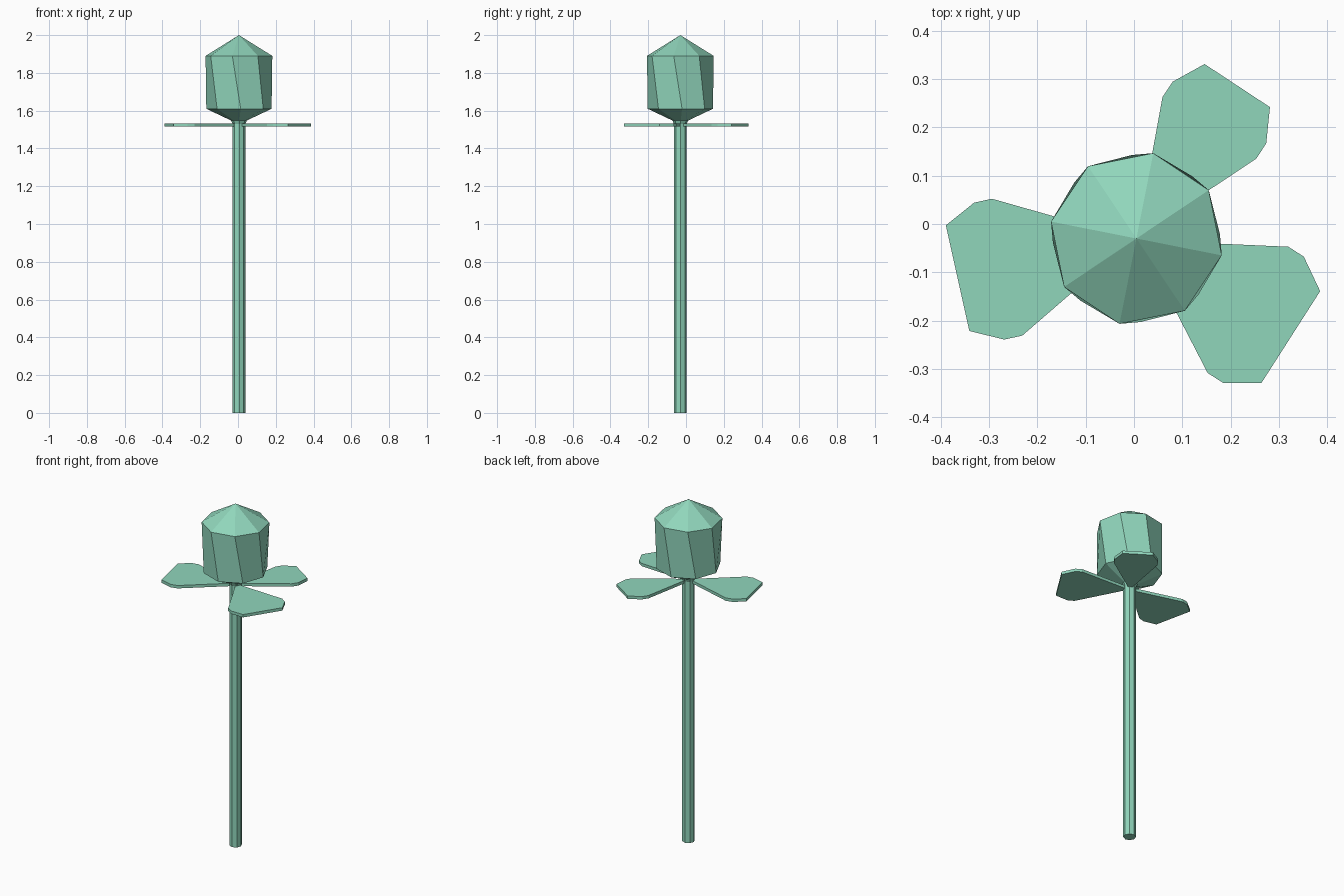
import bpy, bmesh
from math import sin, cos, radians
from mathutils import Matrix

cube = bpy.data.objects.get("Cube")
if cube:
    bpy.data.objects.remove(cube)

SIDES = 8
AXIS = (0.005, -0.03, 0)  # the stem stands slightly off centre

green = bpy.data.materials.new("soft_mint_green")
green.use_nodes = True
colour = (0.28, 0.67, 0.50, 1)
green.diffuse_color = colour
green.node_tree.nodes["Principled BSDF"].inputs["Base Color"].default_value = colour


def add_object(name, bm):
    bmesh.ops.recalc_face_normals(bm, faces=bm.faces)
    mesh = bpy.data.meshes.new(name)
    bm.to_mesh(mesh)
    bm.free()
    mesh.materials.append(green)
    obj = bpy.data.objects.new(name, mesh)
    obj.location = AXIS
    bpy.context.collection.objects.link(obj)
    return obj


def loft(name, rings, tip=None):
    """Skin (radius, height, twist) rings; close the top with a point or a cap."""
    bm = bmesh.new()
    loops = []
    for radius, z, twist in rings:
        angles = [radians(twist + 360 * i / SIDES) for i in range(SIDES)]
        loops.append([bm.verts.new((radius * cos(a), radius * sin(a), z)) for a in angles])
    for low, high in zip(loops, loops[1:]):
        for i in range(SIDES):
            j = (i + 1) % SIDES
            bm.faces.new((low[i], low[j], high[j], high[i]))
    bm.faces.new(loops[0][::-1])
    if tip is None:
        bm.faces.new(loops[-1])
    else:
        point = bm.verts.new((0, 0, tip))
        for i in range(SIDES):
            bm.faces.new((loops[-1][i], loops[-1][(i + 1) % SIDES], point))
    return add_object(name, bm)


def leaf(name, angle, side, end):
    """Flat plate, narrow at the stem and blunt at the outer end."""
    half = [(0.02, 0.008), (0.274, side), (0.312, side), (0.379, end)]
    outline = [(x, -y) for x, y in half] + half[::-1]
    bm = bmesh.new()
    face = bm.faces.new([bm.verts.new((x, y, 1.516)) for x, y in outline])
    top = bmesh.ops.extrude_face_region(bm, geom=[face])["geom"]
    bmesh.ops.translate(bm, vec=(0, 0, 0.017),
                        verts=[v for v in top if isinstance(v, bmesh.types.BMVert)])
    bmesh.ops.rotate(bm, verts=bm.verts, matrix=Matrix.Rotation(radians(angle), 3, "Z"))
    return add_object(name, bm)


# Long straight stem
loft("stem", [(0.034, 0, 3), (0.034, 1.535, 3)])

# Closed bud, slightly twisted between its two wide rings
loft("bud", [(0.033, 1.528, 3), (0.042, 1.548, 3), (0.173, 1.61, 3), (0.18, 1.89, -11.2)], tip=2.0)

# Three leaves of differing width
leaf("leaf_back", 56.6, 0.116, 0.081)
leaf("leaf_right", 192.5, 0.145, 0.112)
leaf("leaf_front", 327.4, 0.155, 0.113)
